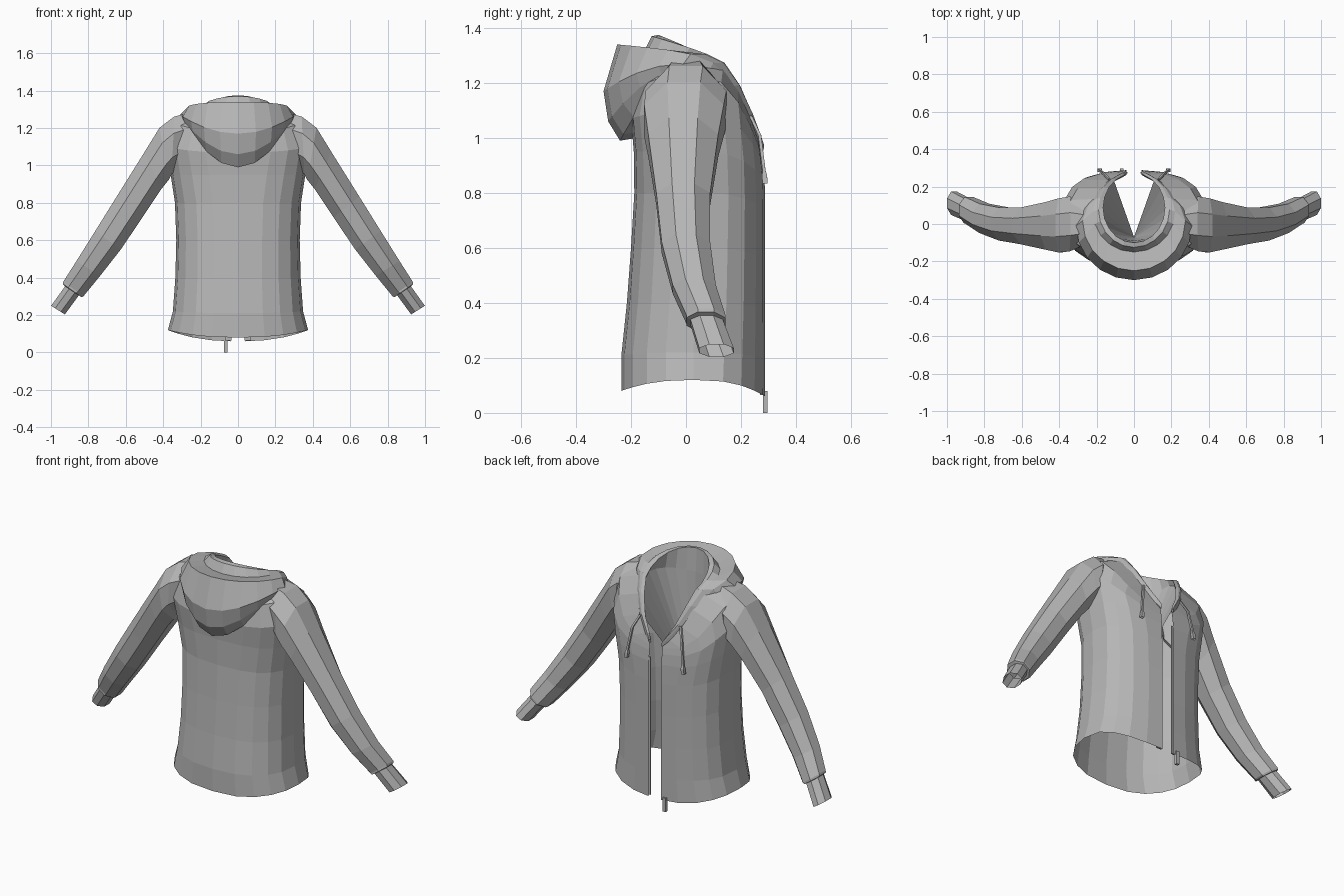
import bpy, bmesh, math

cloth = bpy.data.materials.new("grey_cloth")
cloth.diffuse_color = (0.47, 0.47, 0.47, 1)
STEPS = 10


def spow(v, p):
    return math.copysign(abs(v) ** p, v)


def make(name, verts, faces, mirror=True):
    me = bpy.data.meshes.new(name)
    me.from_pydata(verts, [], faces)
    me.materials.append(cloth)
    bm = bmesh.new()
    bm.from_mesh(me)
    bmesh.ops.recalc_face_normals(bm, faces=bm.faces)
    bm.to_mesh(me)
    bm.free()
    ob = bpy.data.objects.new(name, me)
    bpy.context.collection.objects.link(ob)
    if mirror:
        m = ob.modifiers.new("mirror", 'MIRROR')
        m.use_clip = True
        m.merge_threshold = 0.001
    return ob


def loft(name, rows, closed=False):
    """Skin a list of equal-length rows of points."""
    n = len(rows[0])
    verts = [p for r in rows for p in r]
    faces = []
    for i in range(len(rows) - 1):
        for j in range(n if closed else n - 1):
            k = (j + 1) % n
            faces.append((i * n + j, i * n + k, (i + 1) * n + k, (i + 1) * n + j))
    return make(name, verts, faces)


def half_ring(zb, zs, zf, w, yb, yf, gap=0.04, p=1.0, pf=1.0, taper=0.0, zp=2.0):
    """Half loop from the front opening round to the centre back."""
    pts = []
    cy, ry = (yb + yf) / 2, (yf - yb) / 2
    for i in range(STEPS + 1):
        a = math.pi * i / STEPS
        c, s = math.cos(a), math.sin(a)
        if abs(c) < 1e-6:
            c = 0.0
        x = w * spow(max(s, 0), p) * (1 - taper * max(c, 0))
        if i == STEPS:
            x = 0
        elif c > 0:
            x = max(x, gap)
        if c > 0:
            z = zs + (zf - zs) * c * c
        else:
            z = zs + (zb - zs) * abs(c) ** zp
        pts.append((x, cy + ry * spow(c, pf if c > 0 else p), z))
    return pts


# body: hem, waist, chest, shoulders, neckline (last values square back and front)
body_rows = [
    (0.08, 0.12, 0.06, 0.375, -0.235, 0.288, 0.82, 0.75),
    (0.21, 0.22, 0.20, 0.348, -0.235, 0.288, 0.82, 0.72),
    (0.40, 0.40, 0.38, 0.335, -0.215, 0.288, 0.82, 0.7),
    (0.60, 0.60, 0.56, 0.33, -0.20, 0.288, 0.8, 0.7),
    (0.80, 0.80, 0.74, 0.337, -0.188, 0.288, 0.78, 0.7),
    (0.95, 0.95, 0.85, 0.36, -0.19, 0.286, 0.72, 0.72),
    (1.07, 1.10, 0.91, 0.38, -0.20, 0.28, 0.66, 0.78),
    (1.18, 1.23, 0.94, 0.35, -0.18, 0.275, 0.7, 0.88)]
rows = [half_ring(*r[:6], p=r[6], pf=r[7]) for r in body_rows]
neck = half_ring(1.27, 1.29, 0.97, 0.19, -0.12, 0.27)
loft("jacket_body", rows + [neck])

# folded hood: inner edge, rim, valley, fold, bulge, underside
hood_rows = [
    (1.24, 1.26, 0.95, 0.18, -0.09, 0.262, 0.0, 2),
    (1.375, 1.29, 0.97, 0.165, -0.10, 0.272, 0.0, 0.9),
    (1.37, 1.305, 0.975, 0.19, -0.125, 0.28, 0.0, 0.9),
    (1.32, 1.305, 0.975, 0.22, -0.15, 0.284, 0.1, 1),
    (1.34, 1.305, 0.97, 0.275, -0.25, 0.284, 0.2, 0.7),
    (1.17, 1.27, 0.955, 0.31, -0.30, 0.282, 0.27, 2),
    (1.06, 1.25, 0.952, 0.30, -0.283, 0.28, 0.27, 2),
    (0.99, 1.24, 0.95, 0.29, -0.24, 0.28, 0.27, 2),
    (1.00, 1.23, 0.95, 0.25, -0.18, 0.27, 0.2, 2)]
hood = [half_ring(*r[:6], taper=r[6], zp=r[7]) for r in hood_rows]
loft("hood", hood)

# lining hanging inside the neckline
edge = hood[0][2:]
n = len(edge)
make("neck_lining", edge + [(0, -0.07, 0.6)], [(i, i + 1, n) for i in range(n - 1)])


def tube_ring(xt, zt, xb, zb, y0, y1, n=8):
    """Sleeve loop from its top point, bottom point and depth range."""
    pts = []
    for i in range(n):
        a = 2 * math.pi * (i + 0.5) / n
        c, s = math.cos(a) * 1.06, math.sin(a) * 1.06
        pts.append(((xt + xb) / 2 + c * (xt - xb) / 2,
                    (y0 + y1) / 2 + s * (y1 - y0) / 2,
                    (zt + zb) / 2 + c * (zt - zb) / 2))
    return pts


# sleeve with a ribbed cuff end
sleeve_rows = [
    (0.26, 1.285, 0.32, 0.98, -0.12, 0.12),
    (0.34, 1.265, 0.355, 0.95, -0.15, 0.15),
    (0.42, 1.205, 0.37, 0.92, -0.155, 0.14),
    (0.50, 1.075, 0.41, 0.87, -0.14, 0.12),
    (0.65, 0.835, 0.51, 0.72, -0.11, 0.09),
    (0.765, 0.65, 0.625, 0.55, -0.09, 0.09),
    (0.865, 0.49, 0.735, 0.41, -0.05, 0.11),
    (0.935, 0.38, 0.825, 0.30, 0.0, 0.145)]
cuff_rows = [
    (0.938, 0.368, 0.835, 0.295, 0.0, 0.145),
    (0.925, 0.355, 0.85, 0.305, 0.015, 0.135),
    (1.0, 0.25, 0.925, 0.203, 0.047, 0.175)]
loft("sleeve", [tube_ring(*r) for r in sleeve_rows + cuff_rows[:1]], True)
loft("cuff", [tube_ring(*r) for r in cuff_rows], True)


def box(name, x0, x1, y0, y1, z0, z1, mirror=True):
    v = [(x, y, z) for z in (z0, z1) for y in (y0, y1) for x in (x0, x1)]
    f = [(0, 2, 3, 1), (4, 5, 7, 6), (0, 1, 5, 4),
         (1, 3, 7, 5), (3, 2, 6, 7), (2, 0, 4, 6)]
    return make(name, v, f, mirror)


# zip edges tucked behind the front, and the slider
box("zip_placket", 0.036, 0.07, 0.27, 0.278, 0.065, 0.87)
box("zip_slider", -0.075, -0.055, 0.28, 0.297, 0.0, 0.08, False)

# drawstrings with a thicker knot at the end
string = [(0.13, 0.235, 1.08, 0.008), (0.16, 0.268, 1.01, 0.008),
          (0.18, 0.284, 0.88, 0.008), (0.18, 0.286, 0.865, 0.013),
          (0.185, 0.287, 0.835, 0.013)]
loft("drawstring", [[(x + r * math.cos(a), y + r * math.sin(a), z)
                     for a in (i * math.pi / 2 + 0.78 for i in range(4))]
                    for x, y, z, r in string], True)
